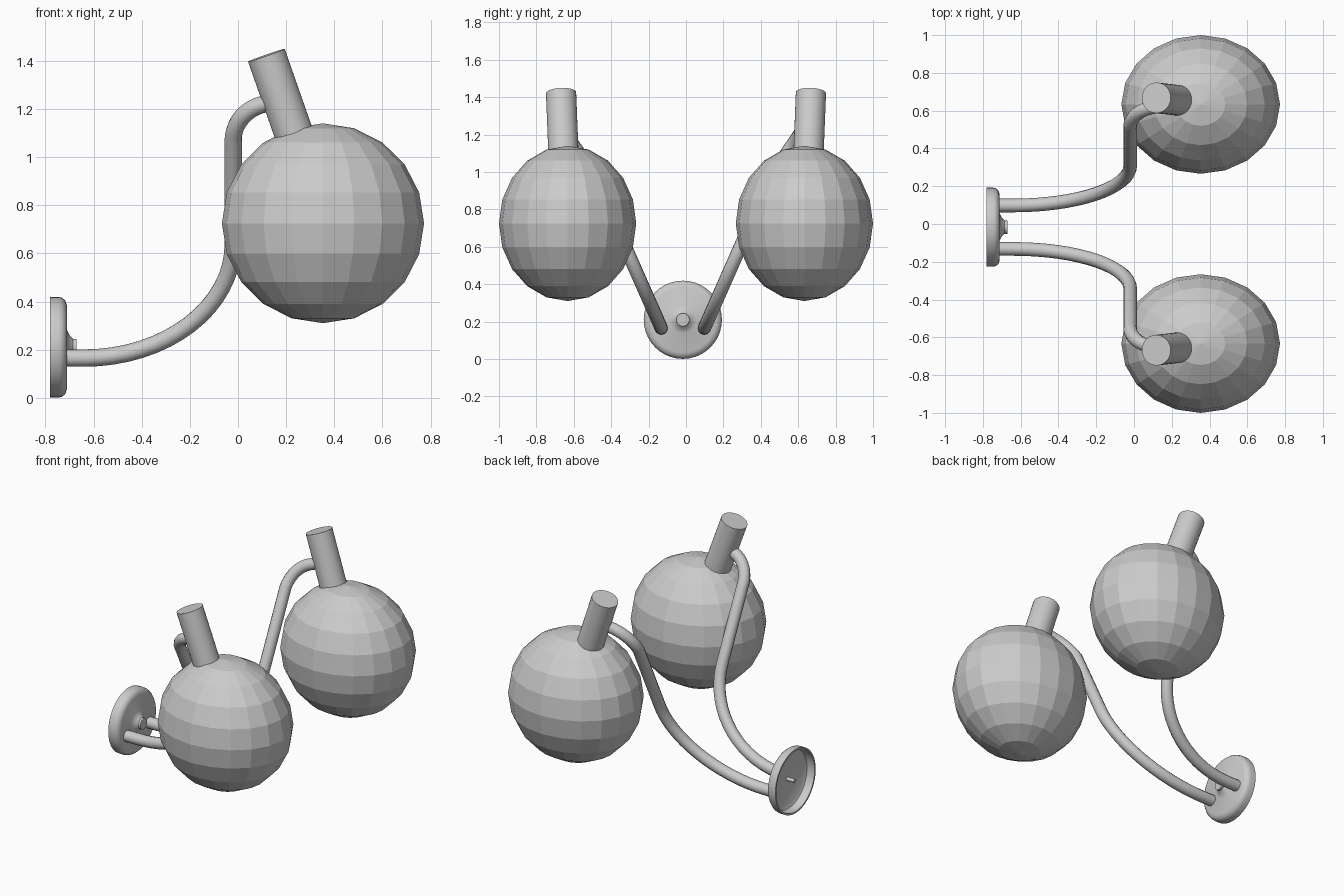
import bpy, bmesh, math
from mathutils import Vector

if "Cube" in bpy.data.objects:
    bpy.data.objects.remove(bpy.data.objects["Cube"])

PLATE_Y, PLATE_Z = -0.017, 0.21


def finish(bm, name, smooth=True):
    bmesh.ops.recalc_face_normals(bm, faces=bm.faces)
    me = bpy.data.meshes.new(name)
    bm.to_mesh(me)
    bm.free()
    ob = bpy.data.objects.new(name, me)
    bpy.context.collection.objects.link(ob)
    if smooth:
        bpy.ops.object.select_all(action='DESELECT')
        ob.select_set(True)
        bpy.context.view_layer.objects.active = ob
        bpy.ops.object.shade_smooth_by_angle(angle=math.radians(35))
    return ob


def rod(name, a, b, radius, sides=32):
    a, b = Vector(a), Vector(b)
    bm = bmesh.new()
    bmesh.ops.create_cone(bm, cap_ends=True, segments=sides, radius1=radius,
                          radius2=radius, depth=(b - a).length)
    ob = finish(bm, name)
    ob.rotation_euler = (b - a).to_track_quat('Z', 'Y').to_euler()
    ob.location = (a + b) / 2
    return ob


def lathe_x(name, profile, steps=40):
    bm = bmesh.new()
    vs = [bm.verts.new((x, PLATE_Y + r, PLATE_Z)) for r, x in profile]
    es = [bm.edges.new(p) for p in zip(vs, vs[1:])]
    bmesh.ops.spin(bm, geom=vs + es, cent=(0, PLATE_Y, PLATE_Z), axis=(1, 0, 0),
                   angle=math.tau, steps=steps)
    bmesh.ops.remove_doubles(bm, verts=bm.verts, dist=0.0005)
    return finish(bm, name)


# Wall plate: hollow dish with a flared centre boss
lathe_x("wall_plate", [(0, -.67), (.035, -.67), (.035, -.685), (.05, -.70),
                       (.072, -.711), (.175, -.711), (.195, -.718),
                       (.206, -.732), (.209, -.745), (.209, -.78),
                       (.198, -.78), (.198, -.745), (.19, -.73),
                       (.172, -.721), (0, -.721)])
rod("fixing_rod", (-.775, PLATE_Y, PLATE_Z), (-.70, PLATE_Y, PLATE_Z), .012, 16)


def arm_points():
    # (x, sideways distance, z): sweep, straight rise, then hook to the socket
    pts = [(-.72, .115, .165)]
    for i in range(17):
        t = i / 16 * math.pi / 2
        k = 1 - math.cos(t)
        pts.append((-.64 + .62 * math.sin(t), .115 + .21 * k, .165 + .475 * k))
    for i in range(11):
        t = i / 10 * math.radians(75)
        k = math.sin(t)
        pts.append((-.02 + .17 * (1 - math.cos(t)), .535 + .105 * k,
                    1.07 + .155 * k))
    pts.append((.17, .655, 1.245))
    return pts


for side, label in ((1, "back"), (-1, "front")):
    # Curved arm
    cu = bpy.data.curves.new(label + "_arm", 'CURVE')
    cu.dimensions = '3D'
    cu.bevel_depth = .036
    cu.bevel_resolution = 4
    cu.use_fill_caps = True
    pts = arm_points()
    sp = cu.splines.new('POLY')
    sp.points.add(len(pts) - 1)
    for p, (x, d, z) in zip(sp.points, pts):
        p.co = (x, PLATE_Y + side * d, z, 1)
    sp.use_smooth = True
    arm = bpy.data.objects.new(label + "_arm", cu)
    bpy.context.collection.objects.link(arm)

    # Tilted lamp socket
    rod(label + "_socket", (.232, side * .655, 1.097), (.118, side * .668, 1.423), .081)

    # Faceted globe shade
    bm = bmesh.new()
    bmesh.ops.create_uvsphere(bm, u_segments=20, v_segments=10, radius=1)
    bmesh.ops.scale(bm, verts=bm.verts, vec=(.42, .367, .415))
    globe = finish(bm, label + "_globe", smooth=False)
    globe.location = (.353, side * .633, .725)
